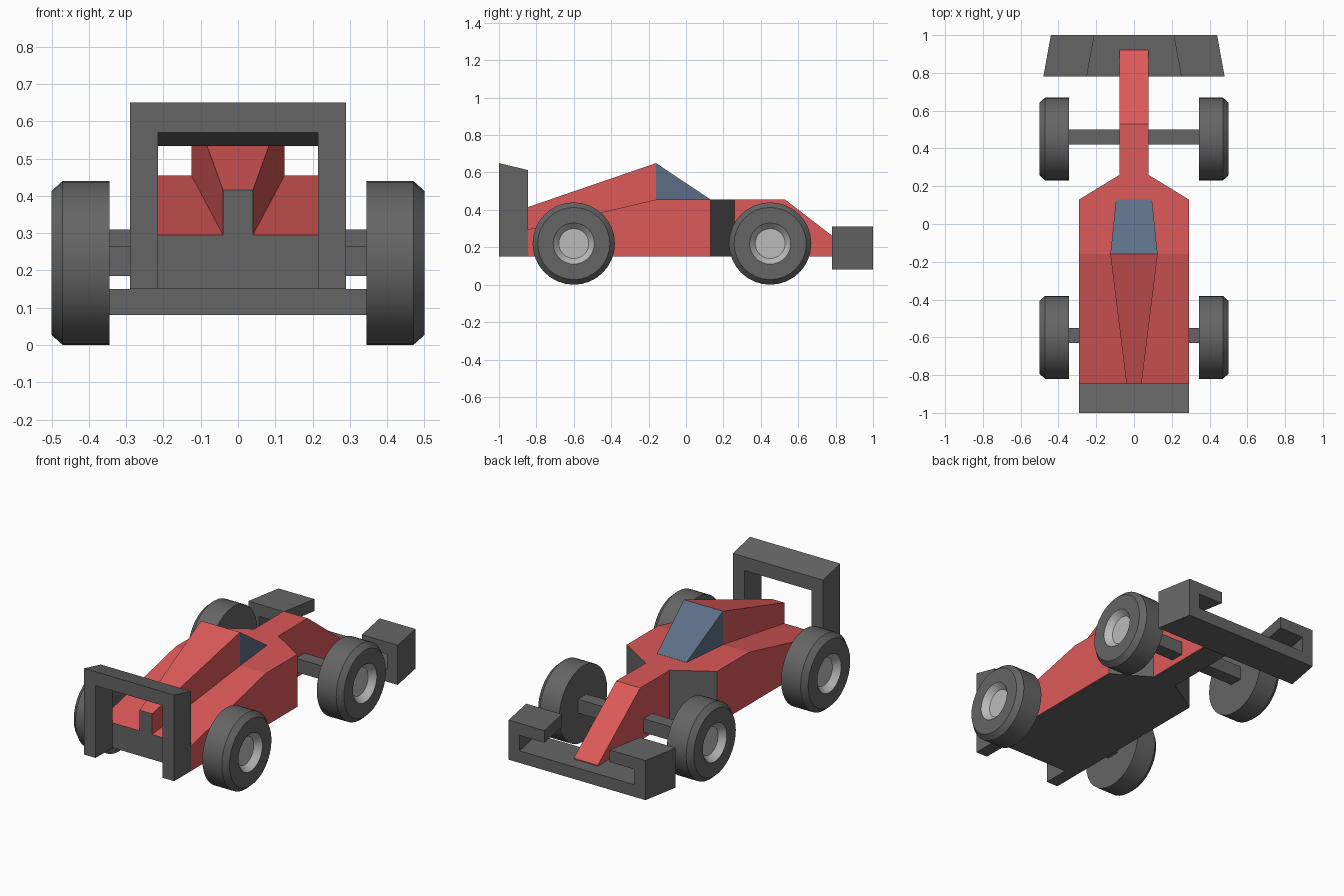
import bpy, bmesh, math

if "Cube" in bpy.data.objects:
    bpy.data.objects.remove(bpy.data.objects["Cube"])


def material(name, rgb):
    m = bpy.data.materials.new(name)
    m.diffuse_color = (*rgb, 1)
    m.use_nodes = True
    m.node_tree.nodes["Principled BSDF"].inputs["Base Color"].default_value = m.diffuse_color
    return m


RED = material("red_paint", (0.72, 0.10, 0.10))
DARK = material("dark_grey", (0.13, 0.13, 0.13))
GLASS = material("blue_glass", (0.11, 0.16, 0.24))
METAL = material("light_metal", (0.5, 0.5, 0.5))


def finish(name, bm, mats):
    bmesh.ops.recalc_face_normals(bm, faces=bm.faces)
    mesh = bpy.data.meshes.new(name)
    bm.to_mesh(mesh)
    bm.free()
    for m in mats:
        mesh.materials.append(m)
    obj = bpy.data.objects.new(name, mesh)
    bpy.context.collection.objects.link(obj)
    return obj


def loft(name, sections, mat):
    """Skin (y, [(x, z), ...]) sections in order and cap both ends."""
    bm = bmesh.new()
    rings = [[bm.verts.new((x, y, z)) for x, z in pts] for y, pts in sections]
    n = len(rings[0])
    for a, b in zip(rings, rings[1:]):
        for i in range(n):
            j = (i + 1) % n
            bm.faces.new((a[i], a[j], b[j], b[i]))
    bm.faces.new(rings[0])
    bm.faces.new(rings[-1])
    return finish(name, bm, [mat, DARK])


def box(half, low, high):
    return [(-half, low), (half, low), (half, high), (-half, high)]


def grey_ends(obj):
    # underside, tail and angled air intakes are grey
    for f in obj.data.polygons:
        n = f.normal
        if n.z < -0.9 or n.y < -0.9 or (abs(n.x) > 0.3 and n.y > 0.3):
            f.material_index = 1


# Main body with side pods and narrow nose
stations = [(-0.845, 0.29, 0.295), (-0.16, 0.29, 0.455), (0.13, 0.29, 0.455),
            (0.26, 0.077, 0.455), (0.53, 0.077, 0.455), (0.92, 0.077, 0.155)]
grey_ends(loft("body", [(y, box(w, 0.15, t)) for y, w, t in stations], RED))

# Engine cover and windscreen
grey_ends(loft("engine_cover", [(-0.845, box(0.04, 0.295, 0.415)),
                                (-0.16, box(0.125, 0.455, 0.65))], RED))
loft("windscreen", [(-0.16, box(0.125, 0.455, 0.65)),
                    (0.13, box(0.095, 0.454, 0.456))], GLASS)


# Rear wing: arch with a sloping top
def arch(top):
    return [(-0.29, 0.15), (-0.215, 0.15), (-0.215, top - 0.08), (0.215, top - 0.08),
            (0.215, 0.15), (0.29, 0.15), (0.29, top), (-0.29, top)]


loft("rear_wing", [(-1, arch(0.65)), (-0.845, arch(0.613))], DARK)

# Front wing: flat plate with hooked ends, narrowing forward
half = [(0.48, 0.08), (0.48, 0.31), (0.25, 0.31), (0.25, 0.24), (0.41, 0.24), (0.41, 0.15)]


def wing(inset):
    right = [(x - inset, z) for x, z in half]
    return right + [(-x, z) for x, z in reversed(right)]


loft("front_wing", [(0.78, wing(0)), (1, wing(0.04))], DARK)

# Axles and wheels, lathed around x and mirrored
profile = [(0.345, 0), (0.345, 0.22), (0.47, 0.22), (0.5, 0.193),
           (0.5, 0.11), (0.465, 0.08), (0.465, 0)]
for label, y in (("rear", -0.6), ("front", 0.45)):
    ay = y + 0.01
    loft(label + "_axle", [(ay - 0.04, box(0.35, 0.185, 0.265)),
                           (ay + 0.04, box(0.35, 0.185, 0.265))], DARK)
    bm = bmesh.new()
    vs = [bm.verts.new((x, 0, r)) for x, r in profile]
    es = [bm.edges.new(p) for p in zip(vs, vs[1:])]
    bmesh.ops.spin(bm, geom=vs + es, cent=(0, 0, 0), axis=(1, 0, 0),
                   angle=math.tau, steps=32)
    bmesh.ops.remove_doubles(bm, verts=bm.verts, dist=0.0005)
    for f in bm.faces:
        if f.calc_center_median().x > 0.4 and all(v.co.yz.length < 0.115 for v in f.verts):
            f.material_index = 1
    wheel = finish(label + "_wheels", bm, [DARK, METAL])
    wheel.data.shade_smooth()
    wheel.data.set_sharp_from_angle(angle=math.radians(30))
    wheel.location = (0, y, 0.22)
    wheel.modifiers.new("mirror", 'MIRROR').use_axis = (True, False, False)
